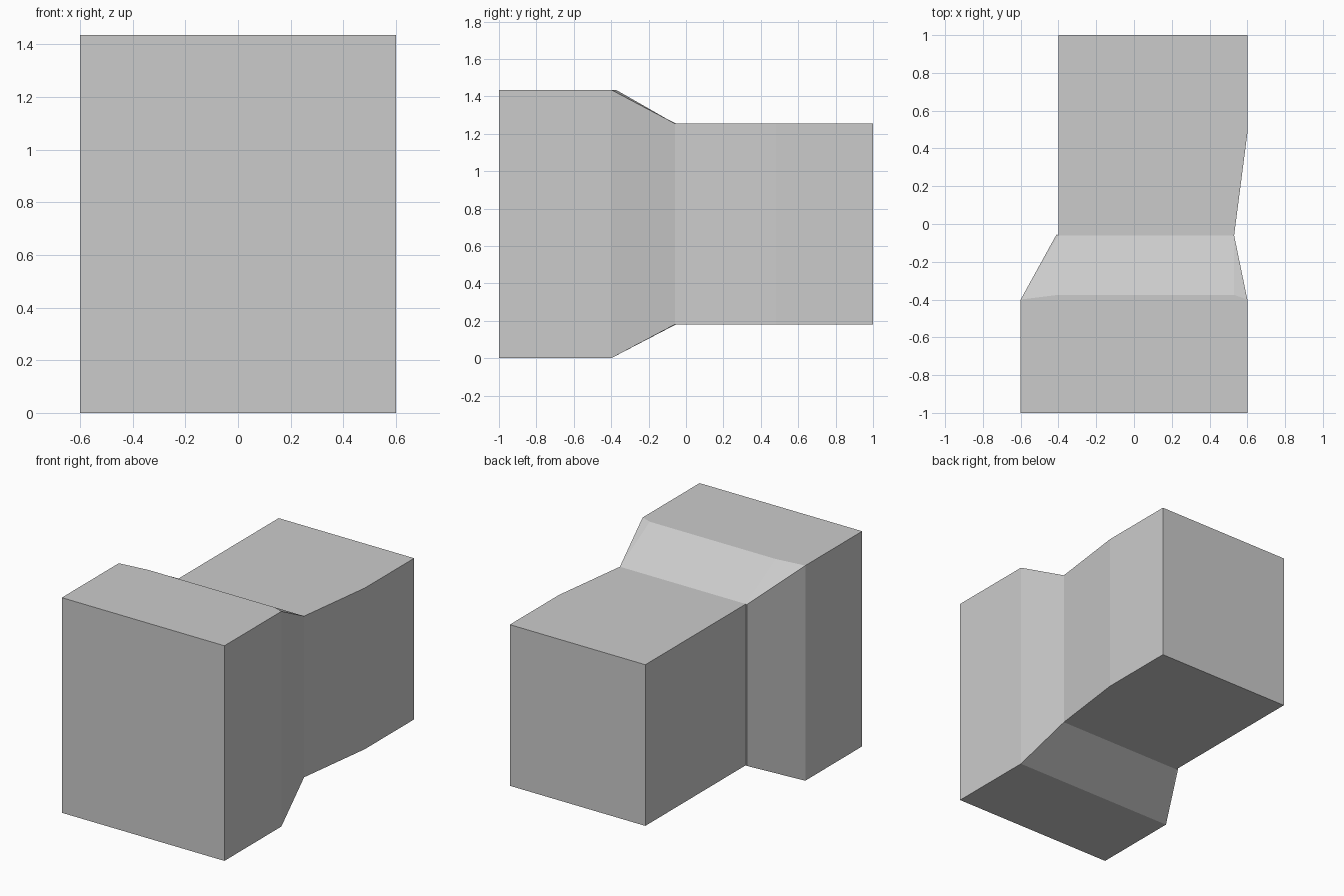
import bpy
import bmesh

if "Cube" in bpy.data.objects:
    bpy.data.objects.remove(bpy.data.objects["Cube"])

# Cross-sections along y: (y, left x, right x, bottom z, top z)
SECTIONS = [
    (-1.00, -0.60, 0.60, 0.00, 1.435),
    (-0.40, -0.60, 0.60, 0.00, 1.435),
    (-0.06, -0.40, 0.53, 0.18, 1.255),
    (0.48, -0.40, 0.60, 0.18, 1.255),
    (1.00, -0.40, 0.60, 0.18, 1.255),
]

bm = bmesh.new()


def ring(y, x0, x1, z0, z1):
    """Corners in order: bottom left, bottom right, top right, top left."""
    return [bm.verts.new(p) for p in
            ((x0, y, z0), (x1, y, z0), (x1, y, z1), (x0, y, z1))]


rings = [ring(*s) for s in SECTIONS]
face = bm.faces.new

# End caps
face(rings[0])
face(rings[-1])

# Side walls; the front top and the taper's top and left are built below
custom = {(0, 2), (1, 2), (1, 3)}
for i, (a, b) in enumerate(zip(rings, rings[1:])):
    for k in range(4):
        n = (k + 1) % 4
        if (i, k) not in custom:
            face((a[k], a[n], b[n], b[k]))

front, wide, narrow = rings[:3]

# Front block top, with its slightly extended rear lip
lip_l = bm.verts.new((-0.40, -0.375, 1.435))
lip_r = bm.verts.new((0.53, -0.375, 1.435))
face((front[2], wide[2], lip_r, lip_l, wide[3], front[3]))

# Sloped top of the taper
face((lip_l, lip_r, narrow[2], narrow[3]))
face((wide[3], lip_l, narrow[3]))
face((wide[2], narrow[2], lip_r))

# Sloped left of the taper, with a thin step where it meets the rear block
step_b = bm.verts.new((-0.41, -0.055, 0.18))
step_t = bm.verts.new((-0.41, -0.055, 1.255))
face((wide[0], wide[3], step_t, step_b))
face((step_b, step_t, narrow[3], narrow[0]))
face((wide[3], narrow[3], step_t))
face((wide[0], step_b, narrow[0]))

bmesh.ops.recalc_face_normals(bm, faces=bm.faces)
mesh = bpy.data.meshes.new("tapered_block")
bm.to_mesh(mesh)
bm.free()
body = bpy.data.objects.new("tapered_block", mesh)
bpy.context.collection.objects.link(body)
